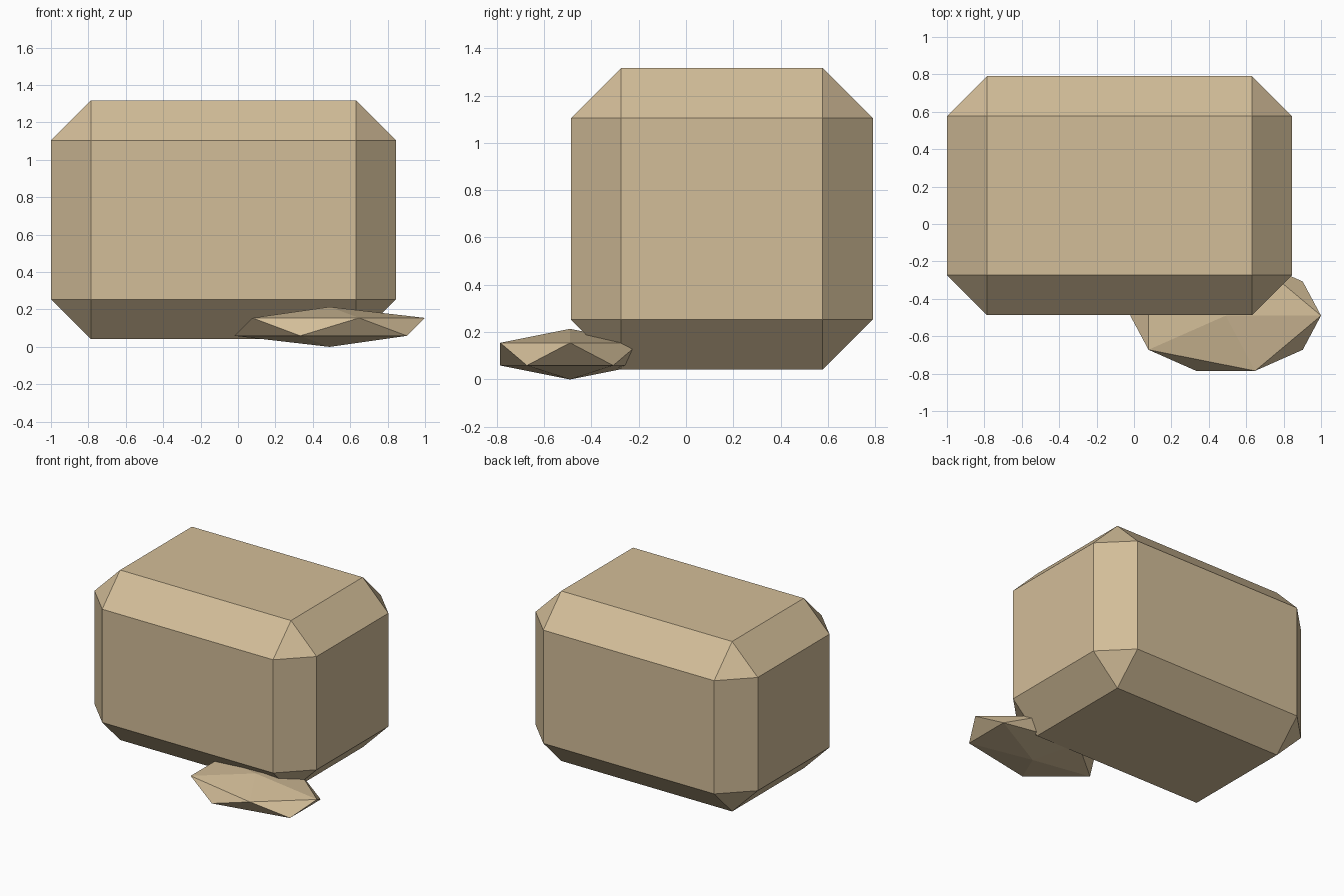
import bpy, bmesh
from mathutils import Matrix, Vector

if "Cube" in bpy.data.objects:
    bpy.data.objects.remove(bpy.data.objects["Cube"])

sand = bpy.data.materials.new("sandstone")
sand.diffuse_color = (0.65, 0.51, 0.315, 1)
sand.use_nodes = True
sand.node_tree.nodes["Principled BSDF"].inputs["Base Color"].default_value = sand.diffuse_color


def add_object(name, bm, location):
    mesh = bpy.data.meshes.new(name)
    bm.to_mesh(mesh)
    bm.free()
    mesh.materials.append(sand)
    obj = bpy.data.objects.new(name, mesh)
    obj.location = location
    bpy.context.collection.objects.link(obj)
    return obj


# Large boulder: a box with every edge chamfered
bm = bmesh.new()
bmesh.ops.create_cube(bm, size=1)
bmesh.ops.scale(bm, vec=Vector((1.845, 1.277, 1.276)), verts=bm.verts)
bmesh.ops.bevel(bm, geom=list(bm.edges), offset=0.213, offset_type='OFFSET',
                segments=1, profile=0.5, affect='EDGES')
add_object("large_boulder", bm, (-0.0775, 0.1515, 0.679))

# Small flat stone: a squashed icosahedron by the front right corner
bm = bmesh.new()
bmesh.ops.create_icosphere(bm, subdivisions=1, radius=1,
                           matrix=Matrix.Diagonal((0.57, 0.347, 0.107, 1)))
add_object("small_stone", bm, (0.49, -0.49, 0.107))
